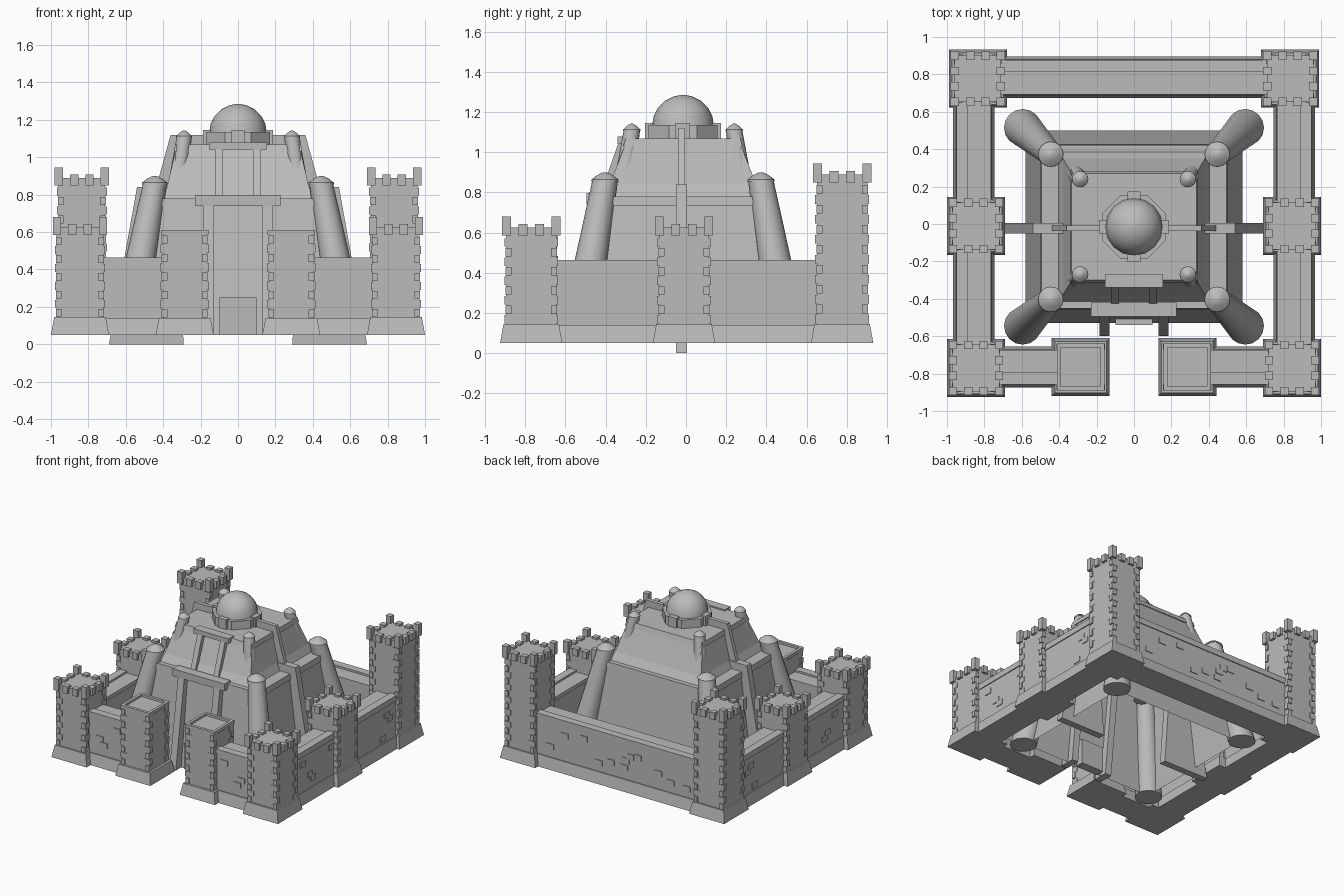
import bpy, bmesh, math, random
from mathutils import Vector

if "Cube" in bpy.data.objects:
    bpy.data.objects.remove(bpy.data.objects["Cube"])

random.seed(4)
stone = bpy.data.materials.new("grey_stone")
stone.diffuse_color = (0.5, 0.5, 0.5, 1)
stone.use_nodes = True
stone.node_tree.nodes["Principled BSDF"].inputs["Base Color"].default_value = stone.diffuse_color
CY = -0.015  # centre of the keep in y


def finish(name, bm, smooth=False):
    bmesh.ops.recalc_face_normals(bm, faces=bm.faces[:])
    me = bpy.data.meshes.new(name)
    bm.to_mesh(me)
    bm.free()
    ob = bpy.data.objects.new(name, me)
    bpy.context.collection.objects.link(ob)
    me.materials.append(stone)
    if smooth:
        bpy.ops.object.select_all(action='DESELECT')
        ob.select_set(True)
        bpy.context.view_layer.objects.active = ob
        bpy.ops.object.shade_smooth_by_angle(angle=math.radians(35))
    return ob


def loft(bm, rings, bottom=True, top=True):
    vs = [[bm.verts.new(p) for p in r] for r in rings]
    n = len(vs[0])
    for a, b in zip(vs, vs[1:]):
        for i in range(n):
            j = (i + 1) % n
            bm.faces.new((a[i], a[j], b[j], b[i]))
    if bottom:
        bm.faces.new(vs[0][::-1])
    if top:
        bm.faces.new(vs[-1])


def rect(cx, cy, z, hx, hy):
    return [(cx + sx * hx, cy + sy * hy, z) for sx, sy in ((-1, -1), (1, -1), (1, 1), (-1, 1))]


def circle(cx, cy, z, r, n=16, turn=0.0):
    return [(cx + r * math.cos(turn + 2 * math.pi * i / n),
             cy + r * math.sin(turn + 2 * math.pi * i / n), z) for i in range(n)]


def box(bm, x0, x1, y0, y1, z0, z1):
    cx, cy, hx, hy = (x0 + x1) / 2, (y0 + y1) / 2, abs(x1 - x0) / 2, abs(y1 - y0) / 2
    loft(bm, [rect(cx, cy, z0, hx, hy), rect(cx, cy, z1, hx, hy)])


def prism(bm, pts, axis, a, b):
    # extrude a 2D outline (u, z) along x or y
    put = (lambda u, z, t: (t, u, z)) if axis == 'x' else (lambda u, z, t: (u, t, z))
    loft(bm, [[put(u, z, a) for u, z in pts], [put(u, z, b) for u, z in pts]])


def quoins(bm, cx, cy, h, z0, z1):
    # alternating corner stones, slightly proud of the tower faces
    n = max(4, round((z1 - z0) / 0.05))
    step = (z1 - z0) / n
    for sx in (-1, 1):
        for sy in (-1, 1):
            for i in range(n):
                lx, ly = (0.055, 0.03) if i % 2 else (0.03, 0.055)
                p = 0.009 if i % 2 else 0.003
                x, y = cx + sx * (h + p), cy + sy * (h + 0.012 - p)
                box(bm, x, x - sx * lx, y, y - sy * ly,
                    z0 + i * step + 0.003, z0 + (i + 1) * step - 0.003)


def tower(name, cx, cy, top):
    bm = bmesh.new()
    h = 0.125
    loft(bm, [rect(cx, cy, 0.05, 0.155, 0.155), rect(cx, cy, 0.145, 0.138, 0.138),
              rect(cx, cy, 0.145, h, h), rect(cx, cy, top, h, h)])
    quoins(bm, cx, cy, h, 0.145, top - 0.05)
    # battlements: tall corners, lower stones between
    for i in range(4):
        for j in range(4):
            if i in (0, 3) or j in (0, 3):
                corner = i in (0, 3) and j in (0, 3)
                x, y = cx + (i - 1.5) * 0.082, cy + (j - 1.5) * 0.082
                box(bm, x - 0.022, x + 0.022, y - 0.022, y + 0.022,
                    top - 0.04, top + (0.05 if corner else 0.012) + 0.005)
    finish(name, bm)


for s, side in ((-1, "left"), (1, "right")):
    tower("front_tower_" + side, s * 0.845, -0.77, 0.625)
    tower("middle_tower_" + side, s * 0.845, -0.01, 0.625)
    tower("back_tower_" + side, s * 0.835, 0.777, 0.89)

# curtain walls: flared foot, proud outer coping, lower walkway inside
PROFILE = [(-0.11, 0.05), (0.11, 0.05), (0.094, 0.14), (0.085, 0.14), (0.085, 0.42),
           (0.092, 0.42), (0.092, 0.465), (0.03, 0.465), (0.03, 0.45), (-0.092, 0.45),
           (-0.092, 0.42), (-0.085, 0.42), (-0.085, 0.14), (-0.094, 0.14)]


def wall(name, axis, centre, out, a, b, stones):
    bm = bmesh.new()
    prism(bm, [(centre + out * u, z) for u, z in PROFILE], axis, a, b)
    f0, f1 = centre + out * 0.07, centre + out * 0.091
    for t, z in stones:
        if axis == 'x':
            box(bm, t - 0.032, t + 0.032, f0, f1, z - 0.021, z + 0.021)
        else:
            box(bm, f0, f1, t - 0.032, t + 0.032, z - 0.021, z + 0.021)
    finish(name, bm)


for s, side in ((-1, "left"), (1, "right")):
    wall("front_wall_" + side, 'x', -0.765, -1, s * 0.75, s * 0.38,
         [(s * 0.625, 0.27), (s * 0.59, 0.225), (s * 0.475, 0.37)])
    wall("side_wall_front_" + side, 'y', s * 0.857, s, -0.7, -0.08,
         [(-0.53, 0.36), (-0.17, 0.365), (-0.44, 0.25), (-0.4, 0.21)])
    wall("side_wall_back_" + side, 'y', s * 0.857, s, 0.06, 0.7,
         [(0.53, 0.35), (0.57, 0.31), (0.48, 0.18)])
wall("back_wall", 'x', 0.785, 1, -0.75, 0.75,
     [(-0.6 + 0.13 * i + random.uniform(-0.03, 0.03), random.uniform(0.19, 0.38))
      for i in range(10)] + [(-0.12, 0.33), (-0.08, 0.29)])

# gate towers with a sunken roof panel
for s, side in ((-1, "left"), (1, "right")):
    bm = bmesh.new()
    cx, cy = s * 0.285, -0.765
    loft(bm, [rect(cx, cy, z, h, h) for z, h in
              ((0.05, 0.155), (0.14, 0.138), (0.14, 0.12), (0.585, 0.12), (0.585, 0.128),
               (0.612, 0.128), (0.612, 0.105), (0.595, 0.105))])
    quoins(bm, cx, cy, 0.12, 0.14, 0.585)
    finish("gate_tower_" + side, bm)

# stepped keep, open underneath
bm = bmesh.new()
loft(bm, [rect(0, CY, z, hx, hy) for z, hx, hy in
          ((0.05, 0.58, 0.515), (0.735, 0.492, 0.435), (0.735, 0.5, 0.442),
           (0.78, 0.495, 0.437))], bottom=False)
finish("keep_lower_tier", bm)
bm = bmesh.new()
loft(bm, [rect(0, CY, z, hx, hy) for z, hx, hy in
          ((0.78, 0.405, 0.40), (0.84, 0.38, 0.365), (1.03, 0.335, 0.29),
           (1.03, 0.342, 0.297), (1.068, 0.335, 0.285))], bottom=False)
finish("keep_upper_tier", bm)

# thin buttress fins on both flanks
bm = bmesh.new()
for s in (-1, 1):
    prism(bm, [(s * x, z) for x, z in ((0.29, 0), (0.69, 0), (0.54, 0.84), (0.35, 0.84))],
          'y', -0.05, 0.005)
    prism(bm, [(s * x, z) for x, z in ((0.15, 1.05), (0.32, 0.83), (0.44, 0.83),
                                       (0.36, 1.12), (0.15, 1.12))], 'y', -0.038, -0.007)
finish("buttress_fins", bm)

# leaning round pillars with domed caps
def pillar(name, base, top, r0, r1, apex):
    bm = bmesh.new()
    (x0, y0, z0), (x, y, z) = base, top
    h = apex - z
    loft(bm, [circle(x0, y0, z0, r0), circle(x, y, z, r1), circle(x, y, z, r1 * 1.07),
              circle(x, y, z + h * 0.2, r1 * 1.05), circle(x, y, z + h * 0.7, r1 * 0.6),
              circle(x, y, apex, r1 * 0.15)])
    finish(name, bm, True)


for sx, a in ((-1, "left"), (1, "right")):
    for sy, b in ((-1, "front"), (1, "back")):
        pillar(f"lower_pillar_{b}_{a}", (sx * 0.595, CY + sy * 0.53, 0.05),
               (sx * 0.445, CY + sy * 0.388, 0.855), 0.1, 0.064, 0.90)
        pillar(f"upper_pillar_{b}_{a}", (sx * 0.35, CY + sy * 0.32, 0.68),
               (sx * 0.288, CY + sy * 0.255, 1.105), 0.055, 0.041, 1.142)

# front portal: leaning pilasters, lintels and door
bm = bmesh.new()
for s in (-1, 1):
    prism(bm, [(-0.60, 0.05), (-0.49, 0.76), (-0.40, 0.76), (-0.48, 0.05)], 'x',
          s * 0.13, s * 0.185)
    prism(bm, [(-0.43, 0.78), (-0.335, 1.05), (-0.28, 1.05), (-0.37, 0.78)], 'x',
          s * 0.08, s * 0.122)
box(bm, -0.23, 0.228, -0.495, -0.42, 0.74, 0.797)
box(bm, -0.155, 0.155, -0.34, -0.27, 1.04, 1.078)
finish("portal_frame", bm)
bm = bmesh.new()
box(bm, -0.1, 0.1, -0.54, -0.47, 0.05, 0.25)
finish("portal_door", bm)

# octagonal drum with four blocks, and the dome
bm = bmesh.new()
loft(bm, [circle(0, CY, z, 0.185, 8, math.pi / 8) for z in (1.06, 1.135)])
for dx, dy in ((1, 0), (-1, 0), (0, 1), (0, -1)):
    x, y = dx * 0.168, CY + dy * 0.168
    box(bm, x - (0.02 if dx else 0.036), x + (0.02 if dx else 0.036),
        y - (0.02 if dy else 0.036), y + (0.02 if dy else 0.036), 1.06, 1.145)
finish("dome_drum", bm)
bm = bmesh.new()
angles = [math.radians(a) for a in (0, 18, 36, 54, 72, 86)]
loft(bm, [circle(0, CY, 1.13 + 0.155 * math.sin(a), 0.154 * math.cos(a)) for a in angles])
finish("dome", bm, True)
